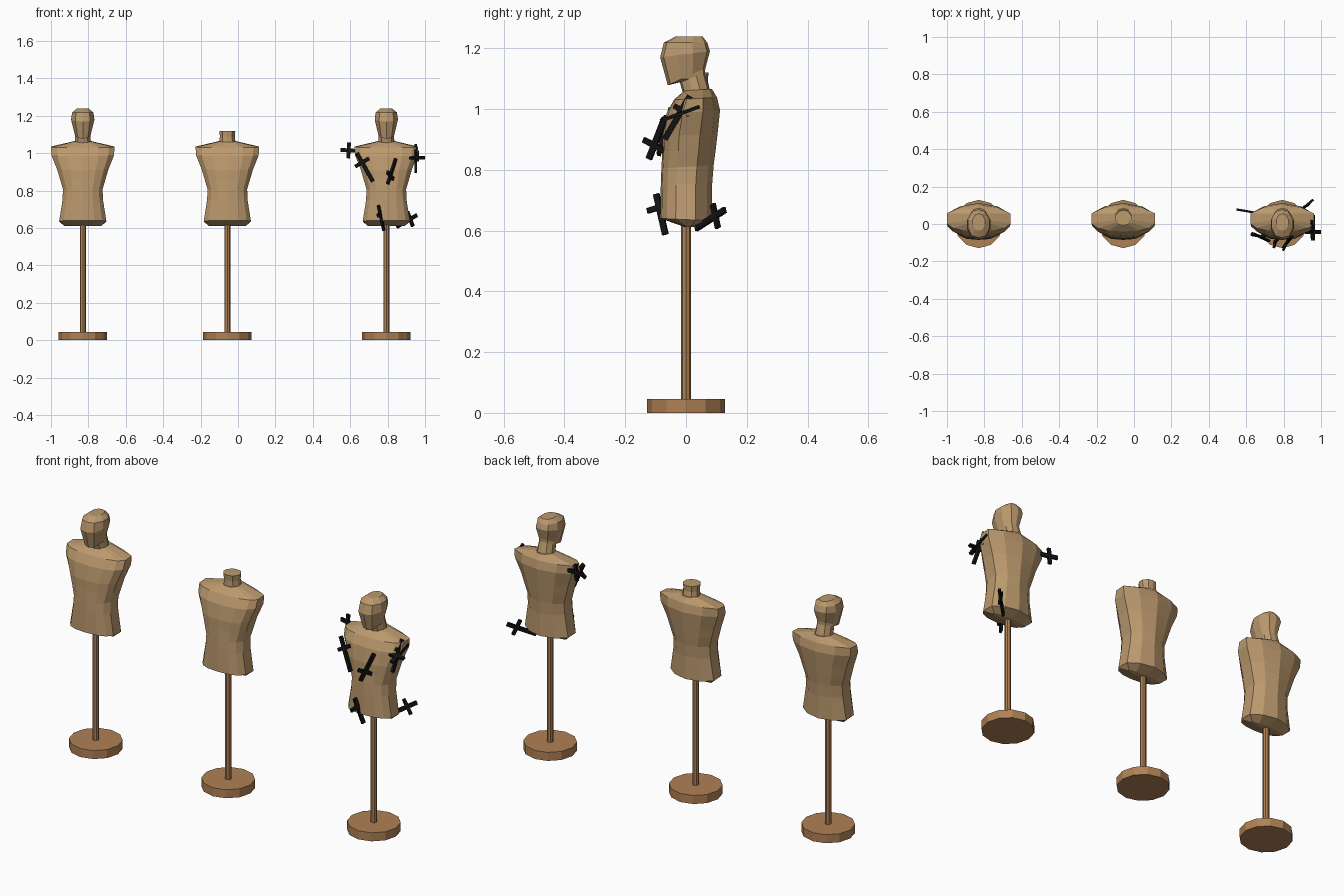
import bpy, bmesh, math
from mathutils import Vector, Matrix

if "Cube" in bpy.data.objects:
    bpy.data.objects.remove(bpy.data.objects["Cube"])


def material(name, rgb):
    m = bpy.data.materials.new(name)
    m.diffuse_color = (*rgb, 1)
    m.use_nodes = True
    m.node_tree.nodes["Principled BSDF"].inputs["Base Color"].default_value = m.diffuse_color
    return m


TAN = material("tan_fabric", (0.50, 0.32, 0.155))
WOOD = material("brown_wood", (0.43, 0.22, 0.09))
BLACK = material("black_metal", (0.006, 0.006, 0.006))


def finish(bm, name, mat, x=0.0):
    bmesh.ops.recalc_face_normals(bm, faces=bm.faces)
    me = bpy.data.meshes.new(name)
    bm.to_mesh(me)
    bm.free()
    me.materials.append(mat)
    ob = bpy.data.objects.new(name, me)
    ob.location.x = x
    bpy.context.collection.objects.link(ob)
    return ob


def loft(name, rings, half, mat, x):
    """Skin rings (half width, front y, front z, back y, back z) with a mirrored half section."""
    section = half + [(-a, b) for a, b in reversed(half[1:-1])]
    bm = bmesh.new()
    rows = []
    for w, yf, zf, yb, zb in rings:
        rows.append([bm.verts.new((a * w, yf + b * (yb - yf), zf + b * (zb - zf)))
                     for a, b in section])
    n = len(section)
    for lo, hi in zip(rows, rows[1:]):
        for i in range(n):
            j = (i + 1) % n
            bm.faces.new((lo[i], lo[j], hi[j], hi[i]))
    bm.faces.new(rows[0])
    bm.faces.new(rows[-1])
    return finish(bm, name, mat, x)


def cylinder(name, r, z0, z1, sides, mat, x):
    bm = bmesh.new()
    bmesh.ops.create_cone(bm, cap_ends=True, segments=sides, radius1=r, radius2=r,
                          depth=z1 - z0, matrix=Matrix.Translation((0, 0, (z0 + z1) / 2)))
    return finish(bm, name, mat, x)


def knife(name, handle, tip, guard_dir, guard_len=0.085):
    """Flat cross: a long bar from handle to tip, and a guard bar near the handle."""
    handle, tip = Vector(handle), Vector(tip)
    d = (tip - handle).normalized()
    g = Vector(guard_dir)
    g = (g - d * g.dot(d)).normalized()
    n = d.cross(g)
    bm = bmesh.new()
    guard_at = handle.lerp(tip, 0.33)
    for centre, sx, sy in ((handle.lerp(tip, 0.5), (tip - handle).length, 0.02),
                           (guard_at, 0.018, guard_len)):
        m = Matrix((d * sx, g * sy, n * 0.012)).transposed().to_4x4()
        bmesh.ops.create_cube(bm, size=1, matrix=Matrix.Translation(centre) @ m)
    finish(bm, name, BLACK)


TORSO_HALF = [(0, 0), (0.5, 0.03), (0.82, 0.13), (1, 0.3), (1, 0.68), (0.6, 0.9), (0, 1)]
TORSO = [
    (0.100, -0.005, 0.612, 0.025, 0.612),
    (0.126, -0.085, 0.640, 0.085, 0.632),
    (0.108, -0.083, 0.750, 0.086, 0.752),
    (0.106, -0.081, 0.805, 0.091, 0.815),
    (0.122, -0.078, 0.860, 0.098, 0.868),
    (0.137, -0.077, 0.910, 0.104, 0.920),
    (0.167, -0.064, 0.985, 0.112, 0.995),
    (0.170, -0.040, 1.030, 0.102, 1.038),
    (0.048, -0.006, 1.060, 0.085, 1.066),
]
HEAD_HALF = [(0, 0), (0.6, 0.07), (0.95, 0.36), (0.95, 0.66), (0.55, 0.94), (0, 1)]
HEAD = [
    (0.046, -0.010, 1.050, 0.080, 1.055),
    (0.042, -0.020, 1.088, 0.062, 1.118),
    (0.045, -0.060, 1.078, 0.064, 1.135),
    (0.065, -0.085, 1.170, 0.079, 1.190),
    (0.060, -0.073, 1.218, 0.070, 1.218),
    (0.034, -0.035, 1.238, 0.055, 1.238),
]
STUB = [
    (0.046, -0.006, 1.050, 0.080, 1.055),
    (0.042, -0.004, 1.090, 0.072, 1.090),
    (0.045, -0.008, 1.120, 0.074, 1.120),
]

# three display dummies on stands, the middle one without a head
for label, x, top in (("left", -0.83, HEAD), ("middle", -0.057, STUB), ("right", 0.793, HEAD)):
    cylinder(label + "_base", 0.129, 0, 0.045, 12, WOOD, x)
    cylinder(label + "_pole", 0.016, 0.04, 0.63, 8, WOOD, x)
    loft(label + "_torso", TORSO, TORSO_HALF, TAN, x)
    loft(label + ("_neck" if top is STUB else "_head"), top, HEAD_HALF, TAN, x)

# knives stuck in the right dummy
knife("shoulder_knife", (0.548, 0.078, 1.018), (0.68, 0.055, 1.01), (0, 0, 1))
knife("chest_knife", (0.635, -0.05, 1.0), (0.72, -0.09, 0.85), (0.08, -0.01, 0.07))
knife("centre_knife", (0.80, -0.122, 0.836), (0.843, -0.07, 0.97), (0.02, 0.05, -0.05))
knife("arm_knife", (0.957, -0.085, 0.96), (0.957, 0.045, 1.008), (1, 0, 0))
knife("upper_arm_knife", (0.95, 0.013, 1.043), (0.95, -0.07, 0.90), (0, 1, -0.6), 0.06)
knife("belly_knife", (0.75, -0.098, 0.72), (0.78, -0.068, 0.587), (0, 0.035, 0.09))
knife("hip_knife", (0.955, 0.128, 0.668), (0.85, 0.033, 0.607), (0.01, 0, -0.08))
